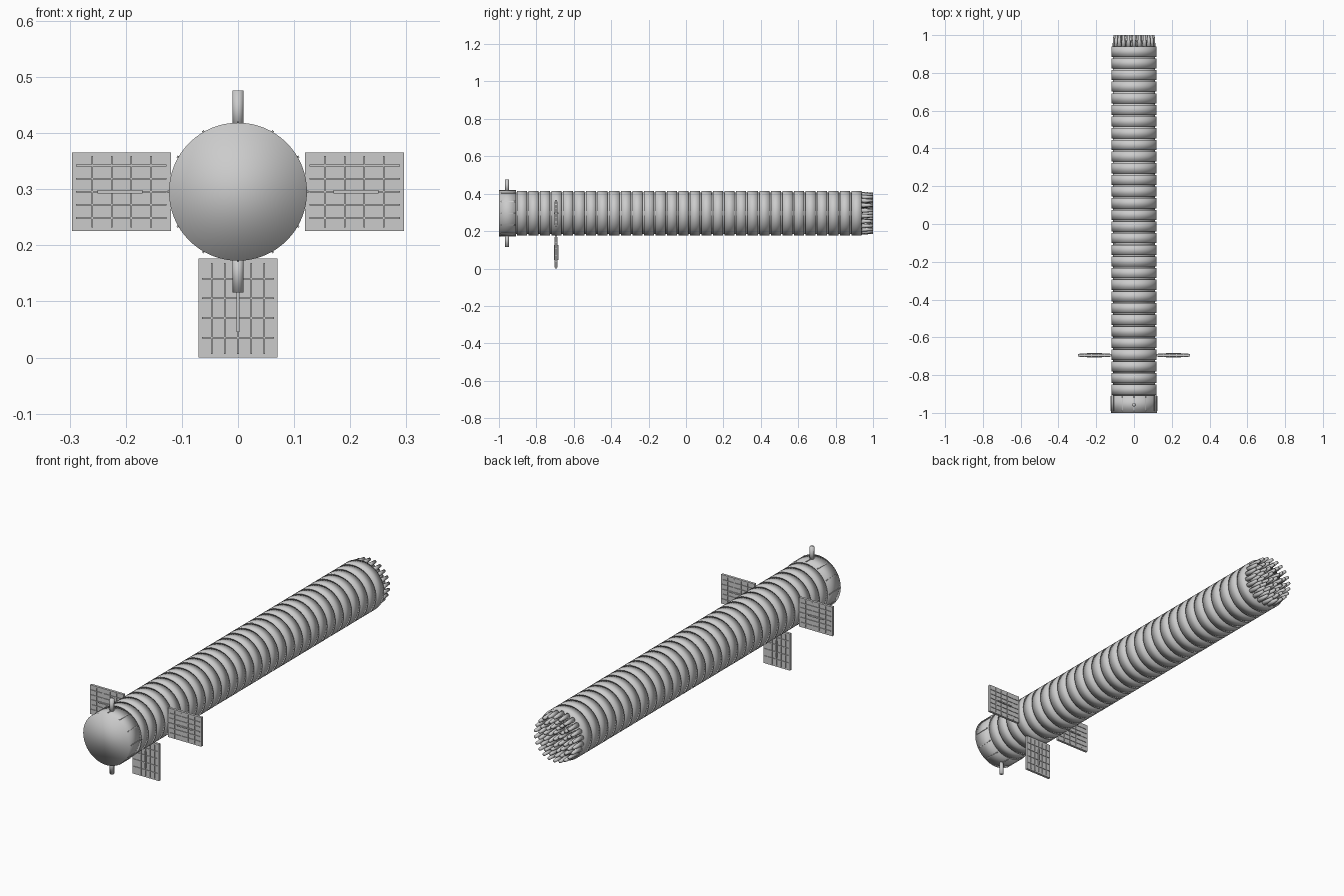
import bpy, bmesh
from math import pi, sin, cos, radians
from mathutils import Matrix, Vector

if "Cube" in bpy.data.objects:
    bpy.data.objects.remove(bpy.data.objects["Cube"])

CZ = 0.2955                                   # height of the main axis
AXIS = Matrix.Translation((0, 0, CZ))
TO_Y = Matrix.Rotation(-pi / 2, 4, 'X')       # turns local z into +y


def finish(name, bm, smooth=True):
    me = bpy.data.meshes.new(name)
    bm.to_mesh(me)
    bm.free()
    if smooth:
        for p in me.polygons:
            p.use_smooth = True
    ob = bpy.data.objects.new(name, me)
    bpy.context.collection.objects.link(ob)
    return ob


def cyl_y(bm, y0, y1, r0, r1=None, x=0, z=0, seg=64):
    m = AXIS @ Matrix.Translation((x, (y0 + y1) / 2, z)) @ TO_Y
    bmesh.ops.create_cone(bm, cap_ends=True, segments=seg, radius1=r0,
                          radius2=r0 if r1 is None else r1, depth=y1 - y0, matrix=m)


def box(bm, lo, hi, frame):
    lo, hi = Vector(lo), Vector(hi)
    m = frame @ Matrix.Translation((lo + hi) / 2) @ Matrix.Diagonal((*(hi - lo), 1))
    bmesh.ops.create_cube(bm, size=1, matrix=m)


# inner tube
bm = bmesh.new()
cyl_y(bm, -0.92, 0.94, 0.112)
finish("inner_tube", bm)

# stacked rings along the tube
bm = bmesh.new()
n, start, end = 30, -0.908, 0.943
pitch = (end - start) / n
for i in range(n):
    y = start + i * pitch
    cyl_y(bm, y + 0.004, y + pitch - 0.004, 0.12)
finish("body_rings", bm)

# front cap
bm = bmesh.new()
cyl_y(bm, -1.0, -0.908, 0.123)
finish("front_cap", bm)

# ribs around the cap
bm = bmesh.new()
for i in range(12):
    frame = AXIS @ Matrix.Rotation(i * pi / 6, 4, 'Y')
    box(bm, (0.118, -0.99, -0.002), (0.1255, -0.91, 0.002), frame)
finish("cap_ribs", bm, False)

# vertical pins above and below the cap
bm = bmesh.new()
for s in (1, -1):
    m = AXIS @ Matrix.Translation((0, -0.957, s * 0.145))
    bmesh.ops.create_cone(bm, cap_ends=True, segments=16, radius1=0.01,
                          radius2=0.01, depth=0.07, matrix=m)
pins = finish("cap_pins", bm)

# three panels with raised grid bars and a central spar
for name, ang in (("right_panel", 0), ("lower_panel", 90), ("left_panel", 180)):
    frame = AXIS @ Matrix.Rotation(radians(ang), 4, 'Y')
    y = -0.695
    bm = bmesh.new()
    box(bm, (0.119, y - 0.006, -0.07), (0.2955, y + 0.006, 0.07), frame)
    for k in range(1, 6):
        z = -0.07 + k * 0.14 / 6
        box(bm, (0.127, y - 0.009, z - 0.0015), (0.289, y + 0.009, z + 0.0015), frame)
    for k in range(1, 5):
        x = 0.12 + k * 0.175 / 5
        box(bm, (x - 0.0015, y - 0.009, -0.064), (x + 0.0015, y + 0.009, 0.064), frame)
    box(bm, (0.17, y - 0.012, -0.003), (0.25, y + 0.012, 0.003), frame)
    finish(name, bm, False)

# cluster of tapered nozzles on the rear face
bm = bmesh.new()
for r, count in ((0.103, 22), (0.079, 17), (0.055, 12), (0.031, 6), (0, 1)):
    for i in range(count):
        a = 2 * pi * (i + 0.5) / count
        cyl_y(bm, 0.935, 1.0, 0.0125, 0.007, r * cos(a), r * sin(a), 12)
finish("rear_nozzles", bm)
